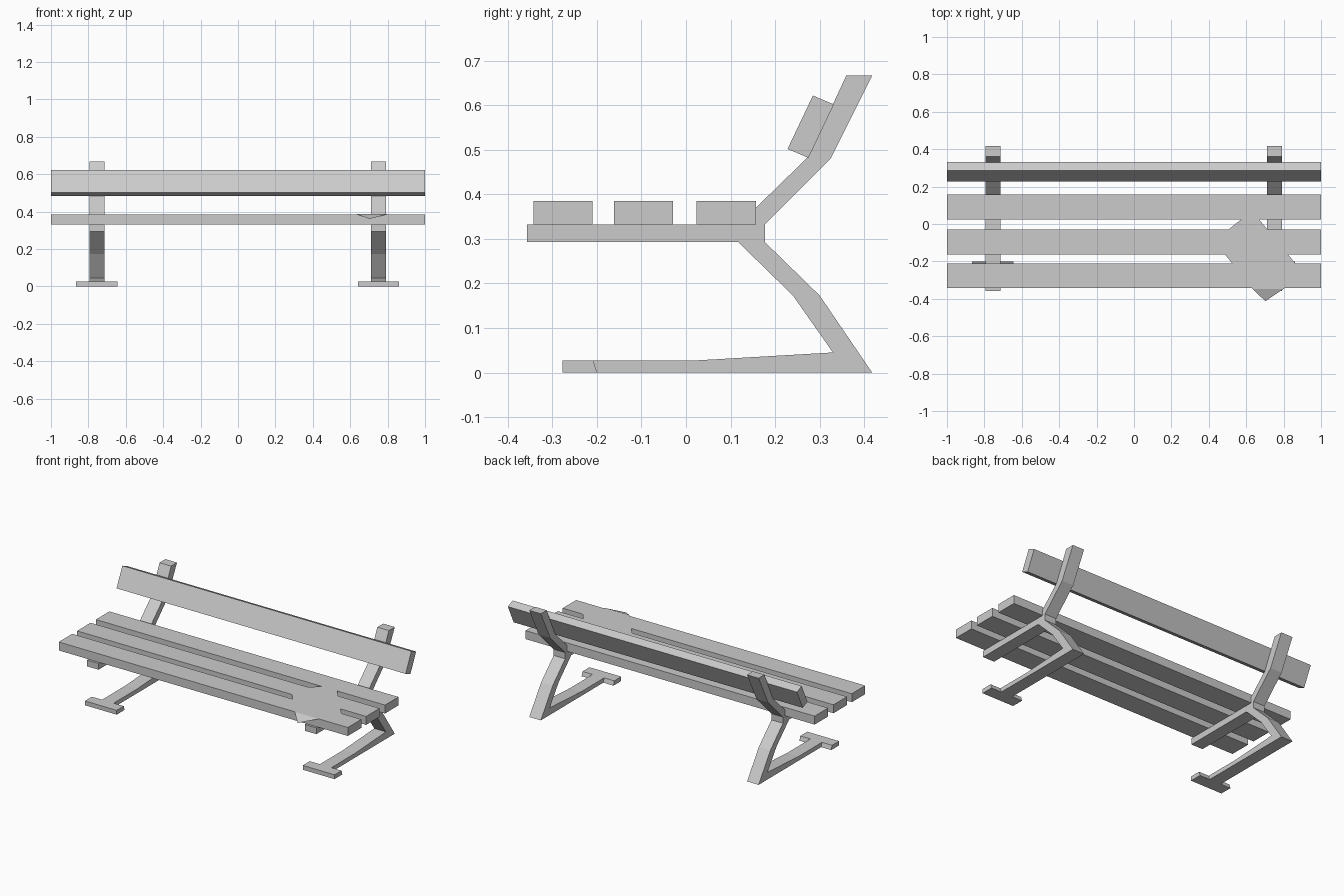
import bpy

if "Cube" in bpy.data.objects:
    bpy.data.objects.remove(bpy.data.objects["Cube"])


def make_mesh(name, verts, faces):
    mesh = bpy.data.meshes.new(name)
    mesh.from_pydata(verts, [], faces)
    mesh.update()
    obj = bpy.data.objects.new(name, mesh)
    bpy.context.collection.objects.link(obj)
    return obj


def extrude_profile(name, profile, x0, x1):
    """Extrude a counter-clockwise (y, z) profile along x."""
    n = len(profile)
    verts = [(x, y, z) for x in (x0, x1) for y, z in profile]
    faces = [tuple(reversed(range(n))), tuple(range(n, 2 * n))]
    faces += [(i, (i + 1) % n, n + (i + 1) % n, n + i) for i in range(n)]
    return make_mesh(name, verts, faces)


def rect(y0, y1, z0, z1):
    return [(y0, z0), (y1, z0), (y1, z1), (y0, z1)]


# Side frame: ground bar, bent rear leg, seat support and backrest post
frame = [
    (-0.20, 0), (0.418, 0), (0.30, 0.173), (0.177, 0.293), (0.177, 0.332),
    (0.325, 0.48), (0.418, 0.667), (0.36, 0.667), (0.275, 0.485),
    (0.157, 0.37), (0.157, 0.332), (-0.357, 0.332), (-0.357, 0.293),
    (0.117, 0.293), (0.24, 0.173), (0.33, 0.045), (0.02, 0.027),
    (-0.208, 0.027),
]
foot = [(-0.277, 0), (-0.20, 0), (-0.208, 0.027), (-0.277, 0.027)]
for side, cx in (("left", -0.755), ("right", 0.752)):
    extrude_profile(side + "_frame", frame, cx - 0.04, cx + 0.04)
    extrude_profile(side + "_foot", foot, cx - 0.11, cx + 0.11)

# Seat planks
for i, y in enumerate((-0.343, -0.162, 0.024)):
    extrude_profile(f"seat_plank_{i + 1}", rect(y, y + 0.133, 0.332, 0.385), -1, 1)

# Tilted backrest plank
extrude_profile("backrest_plank",
                [(0.228, 0.502), (0.275, 0.482), (0.332, 0.602), (0.285, 0.622)], -1, 1)

# Loose paper sheet on the seat, one corner folded over the front edge
z = 0.3865
make_mesh("paper_sheet",
          [(0.631, 0.07, z), (0.428, -0.09, z), (0.635, -0.347, z),
           (0.80, -0.347, z), (0.905, -0.262, z), (0.702, -0.413, 0.36)],
          [(0, 1, 2, 3, 4), (2, 5, 3)])
